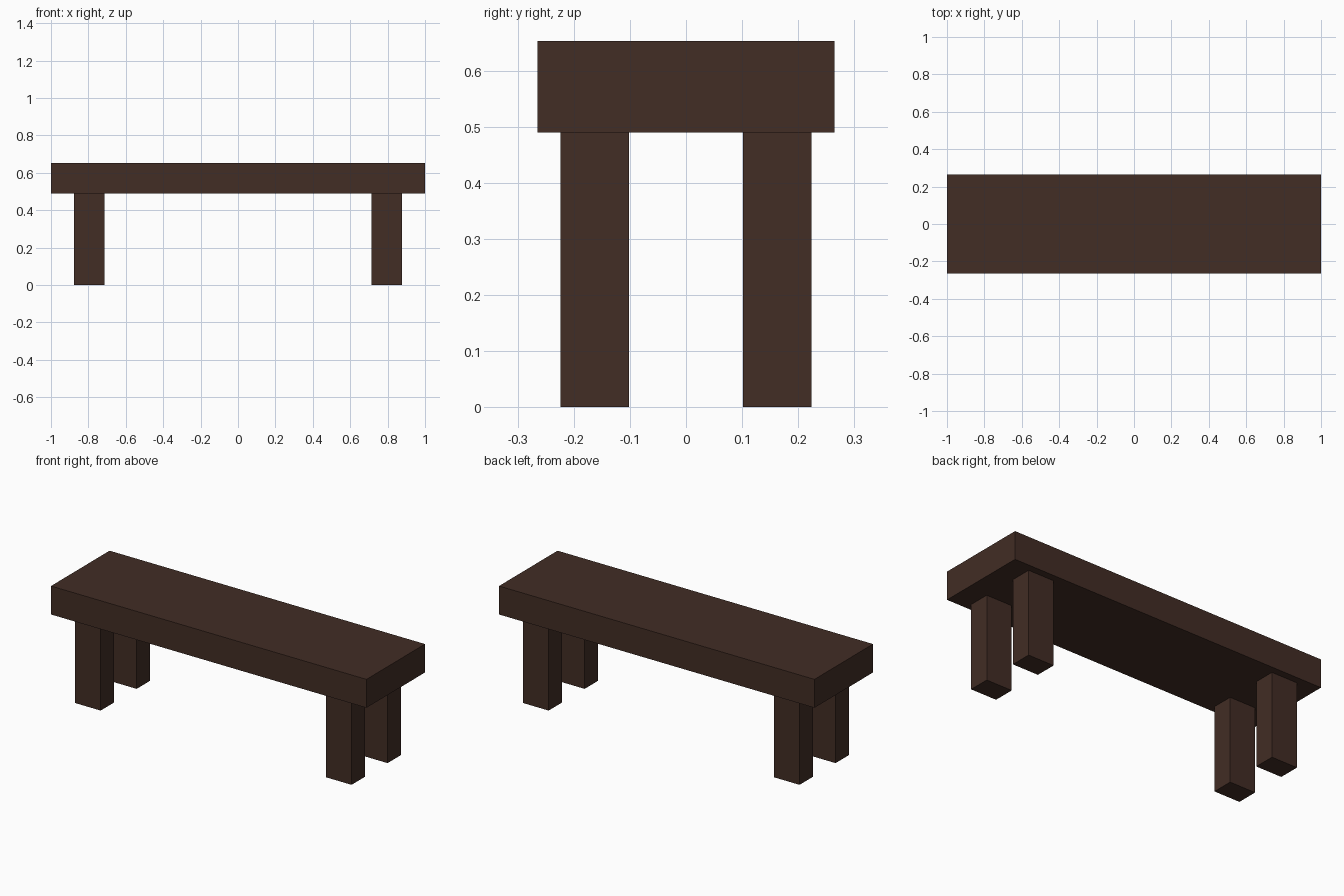
import bpy
import bmesh
from mathutils import Vector

cube = bpy.data.objects.get("Cube")
if cube:
    bpy.data.objects.remove(cube, do_unlink=True)

# Dark wood material
COLOR = (0.054, 0.026, 0.018, 1.0)
wood = bpy.data.materials.new("dark_brown_wood")
wood.use_nodes = True
wood.diffuse_color = COLOR
for node in wood.node_tree.nodes:
    if node.type == 'BSDF_PRINCIPLED':
        node.inputs["Base Color"].default_value = COLOR


def box(name, low, high):
    """Flat-shaded box between two opposite corners."""
    low, high = Vector(low), Vector(high)
    center, size = (low + high) / 2, high - low
    mesh = bpy.data.meshes.new(name)
    bm = bmesh.new()
    bmesh.ops.create_cube(bm, size=1.0)
    bmesh.ops.scale(bm, vec=size, verts=bm.verts)
    bm.to_mesh(mesh)
    bm.free()
    mesh.materials.append(wood)
    obj = bpy.data.objects.new(name, mesh)
    obj.location = center
    bpy.context.collection.objects.link(obj)
    return obj


SEAT_BOTTOM, SEAT_TOP = 0.49, 0.653

# Seat slab
box("seat", (-1.0, -0.265, SEAT_BOTTOM), (1.0, 0.265, SEAT_TOP))

# Four legs, one near each corner
for side, sx in (("left", 1), ("right", -1)):
    for end, sy in (("front", -1), ("back", 1)):
        xs = sorted((sx * 0.714, sx * 0.877))
        ys = sorted((sy * 0.102, sy * 0.224))
        box(f"{end}_{side}_leg", (xs[0], ys[0], 0.0), (xs[1], ys[1], SEAT_BOTTOM))
